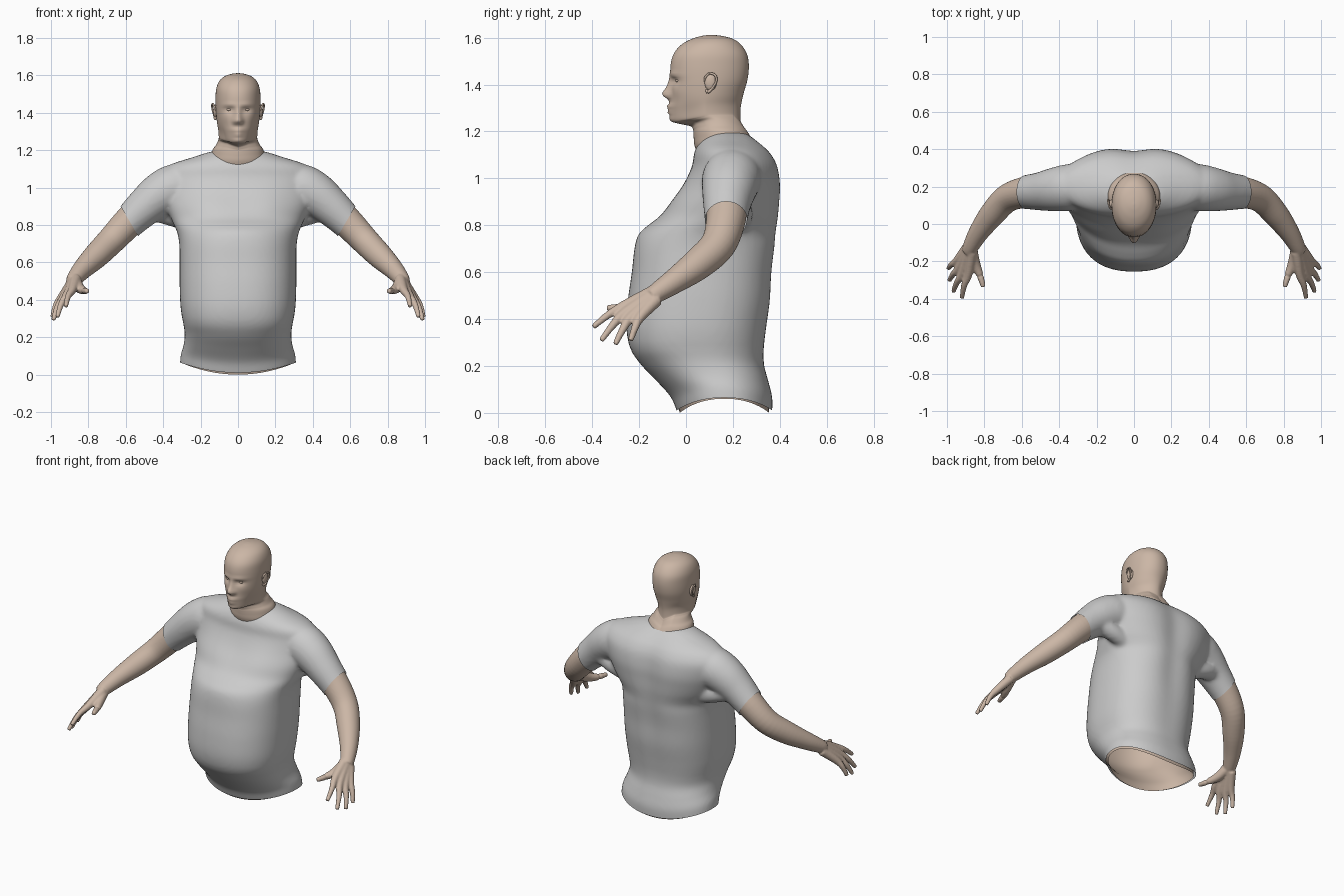
import bpy, bmesh, math
from mathutils import Vector

if "Cube" in bpy.data.objects:
    bpy.data.objects.remove(bpy.data.objects["Cube"])

skin = bpy.data.materials.new("skin")
skin.diffuse_color = (0.60, 0.47, 0.38, 1)
skin.use_nodes = True
skin.node_tree.nodes["Principled BSDF"].inputs["Base Color"].default_value = skin.diffuse_color


def smooth(rows, k):
    """Catmull-Rom interpolation of equal-length tuples."""
    out, n = [], len(rows)
    for i in range(n - 1):
        a, b, c, d = rows[max(i - 1, 0)], rows[i], rows[i + 1], rows[min(i + 2, n - 1)]
        for j in range(k):
            t = j / k
            out.append([0.5 * (2 * q + (r - p) * t + (2 * p - 5 * q + 4 * r - s) * t * t
                               + (3 * q - p - 3 * r + s) * t ** 3) for p, q, r, s in zip(a, b, c, d)])
    return out + [list(rows[-1])]


def skin_rings(bm, rings, cap_start=True):
    loops = [[bm.verts.new(p) for p in ring] for ring in rings]
    n = len(loops[0])
    faces = [bm.faces.new((a[i], a[(i + 1) % n], b[(i + 1) % n], b[i]))
             for a, b in zip(loops, loops[1:]) for i in range(n)]
    if cap_start:
        faces.append(bm.faces.new(loops[0]))
    faces.append(bm.faces.new(loops[-1]))
    bmesh.ops.recalc_face_normals(bm, faces=faces)


def stack(bm, rows, n=64, k=5, cap_start=True):
    """Horizontal super-ellipse sections: z, half width, front y, back y, power."""
    rings = []
    for z, w, yf, yb, p in smooth(rows, k):
        ring = []
        for i in range(n):
            a = 2 * math.pi * i / n
            c, s = math.cos(a), math.sin(a)
            ring.append((w * math.copysign(abs(c) ** (2 / p), c),
                         (yf + yb) / 2 + (yb - yf) / 2 * math.copysign(abs(s) ** (2 / p), s), z))
        rings.append(ring)
    skin_rings(bm, rings, cap_start)


def tube(bm, pts, n=20, k=5, side=1):
    """Round tube along x, y, z, radius points."""
    path = [(Vector((x * side, y, z)), r) for x, y, z, r in smooth(pts, k)]
    rings = []
    for i, (c, r) in enumerate(path):
        t = (path[min(i + 1, len(path) - 1)][0] - path[max(i - 1, 0)][0]).normalized()
        u = t.cross(Vector((0.3, 1, 0.1))).normalized()
        v = t.cross(u)
        rings.append([c + r * (u * math.cos(2 * math.pi * j / n) + v * math.sin(2 * math.pi * j / n))
                      for j in range(n)])
    skin_rings(bm, rings)


def ball(bm, centre, size, n=20):
    vs = bmesh.ops.create_uvsphere(bm, u_segments=n, v_segments=n // 2, radius=1)["verts"]
    for v in vs:
        v.co = Vector([c + a * s for c, a, s in zip(centre, v.co, size)])


def finish(bm, name, mat=None, voxel=0, mirror=False, iterations=4):
    me = bpy.data.meshes.new(name)
    bm.to_mesh(me)
    bm.free()
    ob = bpy.data.objects.new(name, me)
    bpy.context.collection.objects.link(ob)
    if voxel:
        m = ob.modifiers.new("fuse", "REMESH")
        m.mode, m.voxel_size = "VOXEL", voxel
        m = ob.modifiers.new("relax", "SMOOTH")
        m.factor, m.iterations = 0.5, iterations
        dg = bpy.context.evaluated_depsgraph_get()
        me = bpy.data.meshes.new_from_object(ob.evaluated_get(dg))
        ob.modifiers.clear()
        ob.data = me
    for p in me.polygons:
        p.use_smooth = True
    if mat:
        me.materials.clear()
        me.materials.append(mat)
    if mirror:
        ob.modifiers.new("mirror", "MIRROR").use_bisect_axis[0] = False
    return ob


def gauss(a, s):
    return math.exp(-0.5 * (a / s) ** 2)


def shape_torso(verts, base, rise):
    for v in verts:
        x, y, z = v.co
        if y > 0.25:    # spine groove and shoulder blades
            v.co.y -= (.018 * gauss(x, .06) * gauss(z - .85, .3)
                       - .008 * gauss(abs(x) - .19, .08) * gauss(z - 1, .12))
        if y < 0.1:     # chest
            v.co.y -= .012 * gauss(abs(x) - .17, .08) * gauss(z - .93, .06)
        if z < 0.3:     # curved hem
            v.co.z += (1 - z / 0.3) * (base + rise * (x / 0.31) ** 2)


# Shirt: torso and sleeves fused, then opened at the hem and cuffs
torso = [(-0.05, .31, -.02, .365, 2.2), (0.0, .31, -.04, .368, 2.2), (.06, .305, -.065, .368, 2.2),
         (.13, .29, -.125, .352, 2.3), (.2, .285, -.19, .335, 2.3), (.27, .293, -.236, .334, 2.4),
         (.36, .307, -.254, .346, 2.4), (.48, .312, -.248, .365, 2.4), (.6, .312, -.231, .374, 2.4),
         (.7, .314, -.22, .388, 2.3), (.76, .325, -.203, .395, 2.1), (.8, .342, -.162, .4, 2.05),
         (.84, .36, -.11, .404, 2.05), (.9, .385, -.062, .406, 2.05), (.97, .41, -.012, .407, 2),
         (1.05, .42, .025, .394, 2), (1.1, .395, .033, .37, 2), (1.13, .345, .043, .344, 2),
         (1.16, .25, .06, .31, 2), (1.19, .155, .09, .268, 2), (1.2, .09, .12, .22, 2)]
bm = bmesh.new()
stack(bm, torso)
for s in (1, -1):
    tube(bm, [(.26, .2, 1.01, .11), (.34, .195, 1.0, .125), (.42, .185, .96, .118),
              (.5, .175, .895, .103), (.585, .17, .815, .09), (.66, .165, .74, .085)], 32, side=s)
    tube(bm, [(.28, .23, .82, .05), (.36, .23, .85, .055), (.44, .21, .875, .06), (.5, .19, .86, .06)], side=s)
shirt = finish(bm, "shirt", voxel=0.012, iterations=6)
bm = bmesh.new()
bm.from_mesh(shirt.data)
bmesh.ops.bisect_plane(bm, geom=bm.verts[:] + bm.edges[:] + bm.faces[:], plane_co=(0, 0, 0),
                       plane_no=(0, 0, -1), clear_outer=True)
for s in (1, -1):
    fs = [f for f in bm.faces if f.calc_center_median().x * s > 0.45]
    es = list({e for f in fs for e in f.edges})
    vs = list({v for f in fs for v in f.verts})
    bmesh.ops.bisect_plane(bm, geom=vs + es + fs, plane_co=(.577 * s, .17, .815),
                           plane_no=(.86 * s, 0, -.51), clear_outer=True)
shape_torso(bm.verts, 0.01, 0.055)
bm.to_mesh(shirt.data)
bm.free()

# Body under the shirt, open at the waist
bm = bmesh.new()
inner = [(z, w - .014, yf + .014, yb - .014, p) for z, w, yf, yb, p in torso[1:17]]
stack(bm, inner, k=3, cap_start=False)
shape_torso(bm.verts, 0.0, 0.066)
finish(bm, "body", skin)

# Head and neck, with the face pushed out and in
head = [(1.10, .14, .05, .28, 2), (1.14, .148, .036, .285, 2), (1.17, .142, .033, .278, 2),
        (1.19, .134, .032, .266, 2), (1.205, .118, .031, .253, 2), (1.222, .107, .02, .242, 1.9),
        (1.234, .103, -.03, .236, 1.85), (1.248, .103, -.06, .232, 1.85), (1.30, .107, -.068, .233, 1.9),
        (1.36, .114, -.064, .245, 2), (1.42, .119, -.064, .262, 2.1), (1.48, .12, -.066, .268, 2.1),
        (1.53, .116, -.053, .26, 2.1), (1.57, .1, -.02, .235, 2), (1.595, .072, .025, .2, 2),
        (1.608, .035, .07, .15, 2), (1.612, .005, .1, .11, 2)]
face = [(0, 1.36, .016, .016, .03), (0, 1.395, .013, .026, .015), (.018, 1.353, .01, .009, .012),
        (0, 1.306, .026, .008, .014), (0, 1.284, .022, .008, .012), (0, 1.295, .03, .003, -.006),
        (0, 1.25, .03, .012, .008), (.045, 1.442, .03, .009, .007), (.045, 1.416, .02, .011, -.013),
        (.065, 1.37, .02, .02, .005)]
bm = bmesh.new()
stack(bm, head, n=128, k=6)
for v in bm.verts:
    x, y, z = v.co
    w = min(max((.08 - y) / .08, 0), 1)
    v.co.y -= w * sum(d * gauss(abs(x) - fx, sx) * gauss(z - fz, sz) for fx, fz, sx, sz, d in face)
    jaw = gauss(z - 1.25, .05)      # narrower chin, jaw line rising to the ear
    v.co.x *= 1 - .16 * jaw * w
    v.co.z += jaw * .22 * min(max(y + .05, 0), .15) * min(1, abs(x) / .06)
finish(bm, "head", skin)

# Eyes
bm = bmesh.new()
ball(bm, (.045, -.03, 1.417), (.018, .016, .009))
finish(bm, "eye", skin, mirror=True)

# Ears: bowl plus curled rim
bm = bmesh.new()
ball(bm, (.12, .105, 1.41), (.013, .026, .036))
tube(bm, [(.118, .082, 1.41, .004), (.125, .082, 1.43, .005), (.134, .1, 1.447, .005),
          (.139, .124, 1.44, .005), (.136, .129, 1.415, .005), (.128, .112, 1.385, .005),
          (.122, .094, 1.368, .007), (.117, .087, 1.378, .005)], 10)
finish(bm, "ear", skin, mirror=True)

# Arm and hand fused into one limb
bm = bmesh.new()
tube(bm, [(.42, .185, .96, .095), (.5, .175, .895, .09), (.59, .168, .81, .083), (.68, .135, .715, .075),
          (.76, .05, .634, .068), (.83, -.045, .565, .054), (.872, -.12, .515, .043),
          (.885, -.15, .495, .036)], 28)
fingers = [((.868, -.15, .51), (.885, -.265, .455), (.92, -.396, .366)),
           ((.878, -.145, .5), (.915, -.262, .425), (.966, -.362, .308)),
           ((.885, -.135, .49), (.935, -.235, .408), (.987, -.302, .292)),
           ((.89, -.125, .485), (.945, -.195, .41), (.992, -.237, .308))]
for root, knuckle, tip in fingers:
    mid = [(a + b) / 2 + c for a, b, c in zip(knuckle, tip, (.006, 0, .008))]
    tube(bm, [(*root, .03), (*knuckle, .023), (*mid, .0165), (*tip, .012)], 14)
tube(bm, [(.868, -.14, .5, .032), (.85, -.21, .465, .028), (.825, -.27, .45, .02), (.805, -.337, .447, .013)], 14)
finish(bm, "arm", skin, voxel=0.006, mirror=True)
